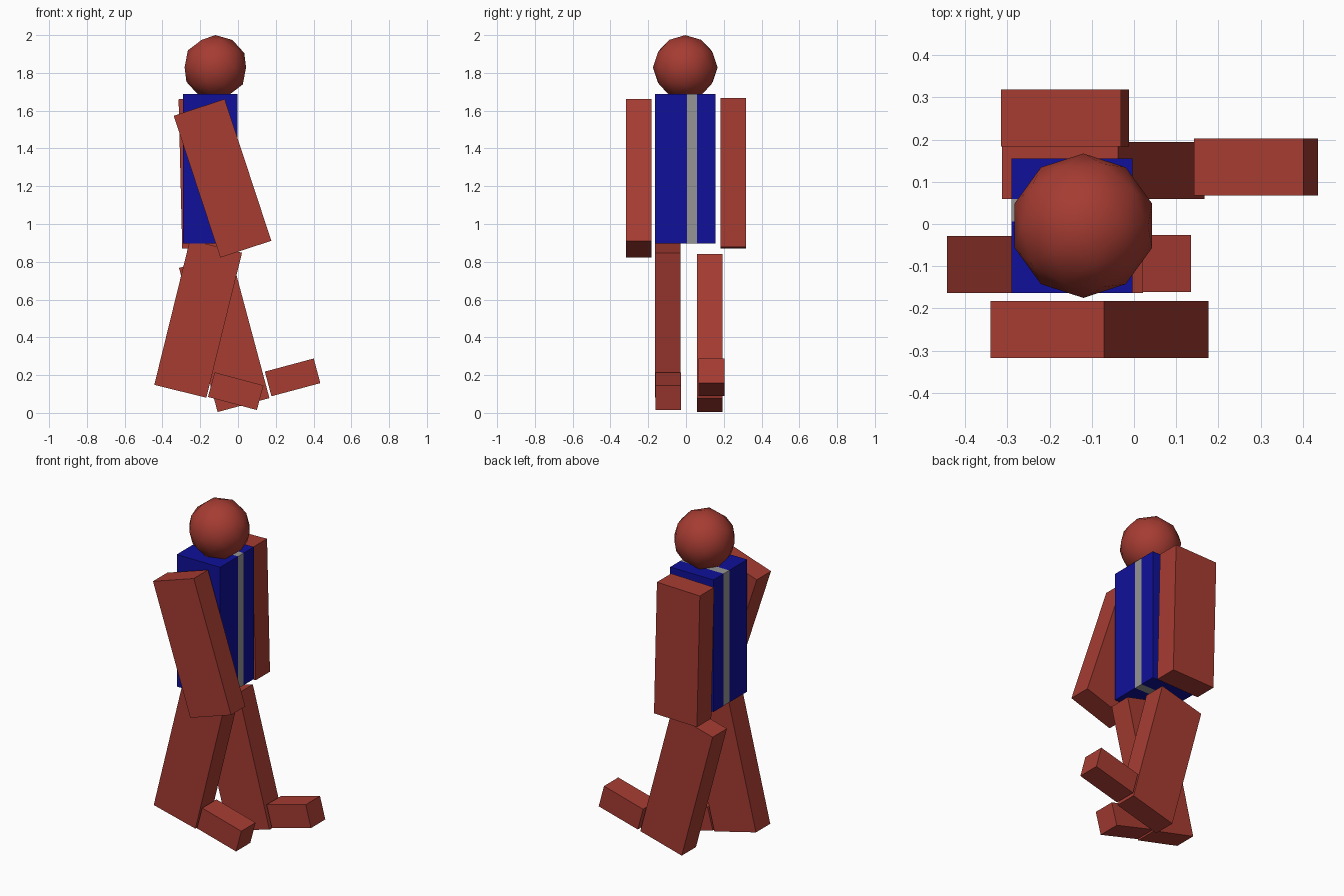
import bpy
from math import radians

if "Cube" in bpy.data.objects:
    bpy.data.objects.remove(bpy.data.objects["Cube"])


def material(name, r, g, b):
    m = bpy.data.materials.new(name)
    m.diffuse_color = (r, g, b, 1)
    m.use_nodes = True
    m.node_tree.nodes["Principled BSDF"].inputs["Base Color"].default_value = m.diffuse_color
    return m


RED = material("red", 0.38, 0.045, 0.032)
BLUE = material("blue", 0.005, 0.005, 0.32)
GREY = material("grey", 0.30, 0.30, 0.30)


def box(name, centre, size, mat, tilt=0.0):
    """Box tilted about the y axis (degrees)."""
    bpy.ops.mesh.primitive_cube_add(size=1, location=centre)
    ob = bpy.context.object
    ob.name = name
    ob.scale = size
    ob.rotation_euler.y = radians(tilt)
    ob.data.materials.append(mat)
    return ob


# Torso: blue slabs either side of a flush grey stripe
for name, y0, y1, mat in (("torso_right", -0.164, 0.006, BLUE),
                          ("torso_stripe", 0.006, 0.059, GREY),
                          ("torso_left", 0.059, 0.155, BLUE)):
    box(name, (-0.147, (y0 + y1) / 2, 1.293), (0.287, y1 - y0, 0.79), mat)

# Arms and legs share one block size
LIMB = (0.284, 0.135, 0.79)
for name, centre, tilt in (("right_arm", (-0.082, -0.25, 1.242), -18.2),
                           ("left_arm", (-0.163, 0.251, 1.269), -1.4),
                           ("right_leg", (-0.211, -0.096, 0.498), 13.8),
                           ("left_leg", (-0.073, 0.127, 0.423), -15)):
    box(name, centre, LIMB, RED, tilt)

# Feet
FOOT = (0.268, 0.135, 0.135)
box("right_foot", (-0.012, -0.094, 0.115), FOOT, RED, 15)
box("left_foot", (0.289, 0.135, 0.188), FOOT, RED, -15)

# Head
bpy.ops.mesh.primitive_ico_sphere_add(subdivisions=2, radius=0.171,
                                      location=(-0.12, -0.004, 1.829))
head = bpy.context.object
head.name = "head"
head.data.materials.append(RED)
bpy.ops.object.shade_smooth()
